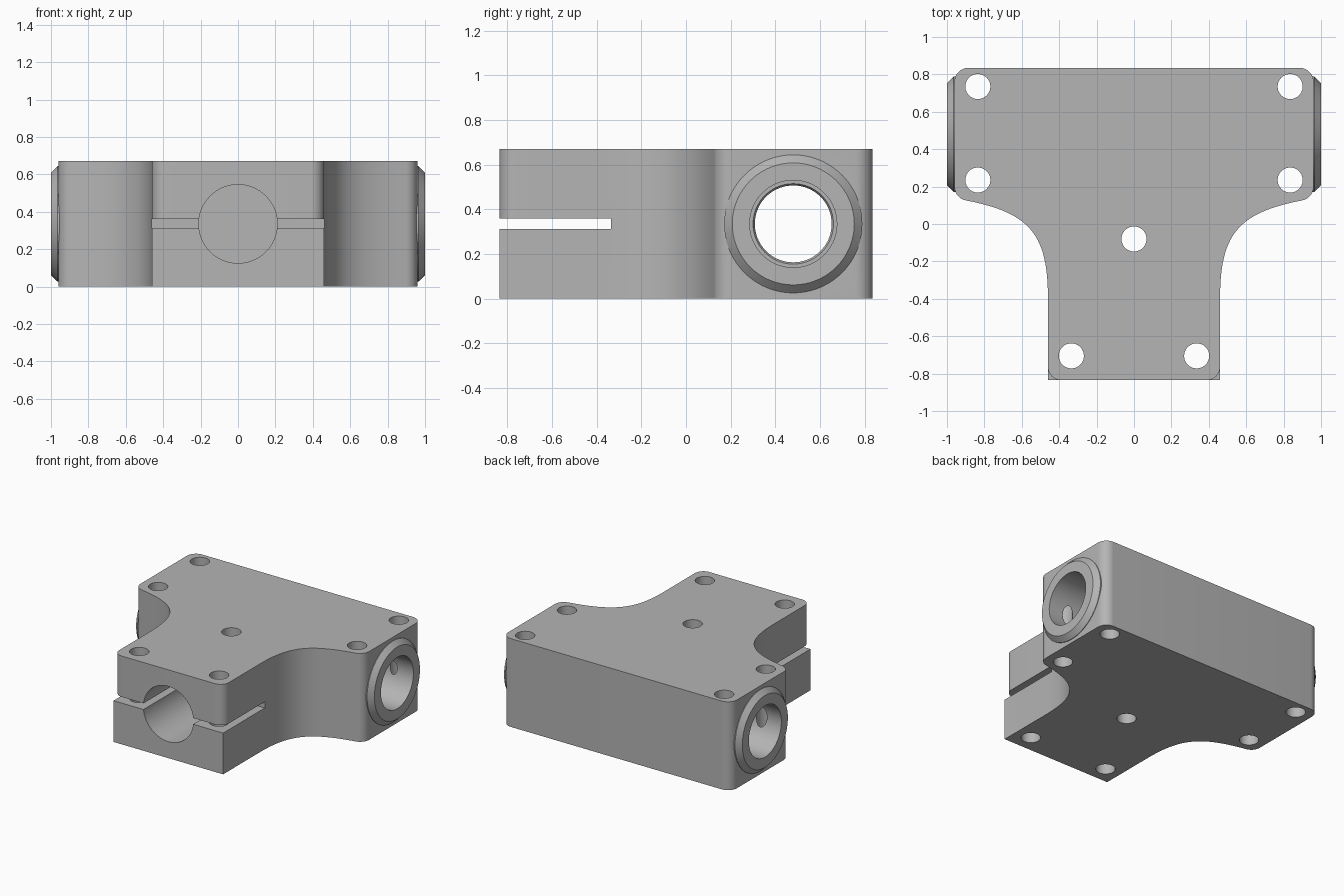
import bpy, bmesh, math
from mathutils import Matrix, Vector

old = bpy.data.objects.get("Cube")
if old:
    bpy.data.objects.remove(old, do_unlink=True)

H = 0.67            # block height
MID = H / 2         # height of both bores
CROSS_Y = 0.48      # line of the cross bore

metal = bpy.data.materials.new("plain grey metal")
metal.use_nodes = True
metal.diffuse_color = (0.46, 0.46, 0.46, 1)
metal.node_tree.nodes["Principled BSDF"].inputs["Base Color"].default_value = (0.46, 0.46, 0.46, 1)


def make_object(name, bm):
    bmesh.ops.recalc_face_normals(bm, faces=bm.faces)
    mesh = bpy.data.meshes.new(name)
    bm.to_mesh(mesh)
    bm.free()
    mesh.materials.append(metal)
    obj = bpy.data.objects.new(name, mesh)
    bpy.context.collection.objects.link(obj)
    return obj


def prism(name, points, z0, z1):
    """Upright extrusion of a closed plan outline."""
    bm = bmesh.new()
    face = bm.faces.new([bm.verts.new((x, y, z0)) for x, y in points])
    top = bmesh.ops.extrude_face_region(bm, geom=[face])
    verts = [v for v in top["geom"] if isinstance(v, bmesh.types.BMVert)]
    bmesh.ops.translate(bm, verts=verts, vec=(0, 0, z1 - z0))
    return make_object(name, bm)


def turned(name, profile, matrix=Matrix(), sides=72):
    """Solid of revolution about local z from (height, radius) pairs."""
    bm = bmesh.new()
    rings = []
    for h, r in profile:
        angles = [2 * math.pi * i / sides for i in range(sides)]
        rings.append([bm.verts.new((r * math.cos(a), r * math.sin(a), h)) for a in angles])
    for low, high in zip(rings, rings[1:]):
        for i in range(sides):
            j = (i + 1) % sides
            bm.faces.new((low[i], low[j], high[j], high[i]))
    bm.faces.new(rings[0])
    bm.faces.new(rings[-1])
    bm.transform(matrix)
    return make_object(name, bm)


def arc(cx, cy, r, start, end, steps=10):
    angles = [math.radians(start + (end - start) * i / steps) for i in range(steps + 1)]
    return [(cx + r * math.cos(a), cy + r * math.sin(a)) for a in angles]


def bezier(a, b, c, d, steps=28):
    a, b, c, d = map(Vector, (a, b, c, d))
    pts = []
    for i in range(steps):
        t = i / steps
        s = 1 - t
        pts.append(tuple(a * s**3 + b * 3 * s * s * t + c * 3 * s * t * t + d * t**3))
    return pts


def combine(target, tool, operation="DIFFERENCE"):
    mod = target.modifiers.new(tool.name, "BOOLEAN")
    mod.operation = operation
    mod.solver = "EXACT"
    mod.object = tool
    tool.hide_render = True
    bpy.context.view_layer.objects.active = target
    bpy.ops.object.modifier_apply(modifier=mod.name)
    bpy.data.objects.remove(tool, do_unlink=True)


# T-shaped block: right half of the outline, mirrored
front_corner = arc(0.885, 0.2, 0.075, -80, 0)
half = [(0.46, -0.835)]
half += bezier((0.46, -0.4), (0.46, -0.05), (0.56, 0.06), front_corner[0])
half += front_corner + arc(0.885, 0.76, 0.075, 0, 90)
block = prism("clamp_block", half + [(-x, y) for x, y in reversed(half)], 0, H)

# Bevelled bosses round both ends of the cross bore
along_x = Matrix.Translation((0, CROSS_Y, MID)) @ Matrix.Rotation(math.pi / 2, 4, "Y")
boss = turned("end_bosses", [(-1, 0.273), (-0.964, 0.309), (0.964, 0.309), (1, 0.273)], along_x)
combine(block, boss, "UNION")

# Cross bore, slightly narrower in the middle
bore = [(0.53, 0.172), (0.545, 0.18), (0.545, 0.195), (1.1, 0.195)]
cross = turned("cross_bore", [(-h, r) for h, r in reversed(bore)] + bore, along_x)
combine(block, cross)

# Blind front bore
along_y = Matrix.Translation((0, 0, MID)) @ Matrix.Rotation(-math.pi / 2, 4, "X")
combine(block, turned("front_bore", [(-0.95, 0.21), (0.165, 0.21)], along_y))

# Clamping slot
slot = [(-0.7, -0.95), (0.7, -0.95), (0.7, -0.335), (-0.7, -0.335)]
combine(block, prism("clamp_slot", slot, 0.313, 0.36))

# Rounded front corners on the upper jaw only
for side in (1, -1):
    corner = arc(0.39, -0.765, 0.07, 0, -90) + [(0.39, -0.9), (0.53, -0.9), (0.53, -0.765)]
    combine(block, prism("jaw_corner", [(side * x, y) for x, y in corner], 0.335, 0.8))

# Vertical screw holes
holes = [(0, -0.08)]
for side in (1, -1):
    holes += [(side * 0.835, 0.735), (side * 0.835, 0.235), (side * 0.335, -0.705)]
for x, y in holes:
    spot = Matrix.Translation((x, y, 0))
    combine(block, turned("screw_hole", [(-0.1, 0.067), (0.8, 0.067)], spot, 40))

# Smooth curved walls, keep hard edges
bpy.ops.object.select_all(action="DESELECT")
block.select_set(True)
bpy.context.view_layer.objects.active = block
bpy.ops.object.shade_smooth_by_angle(angle=math.radians(25))
